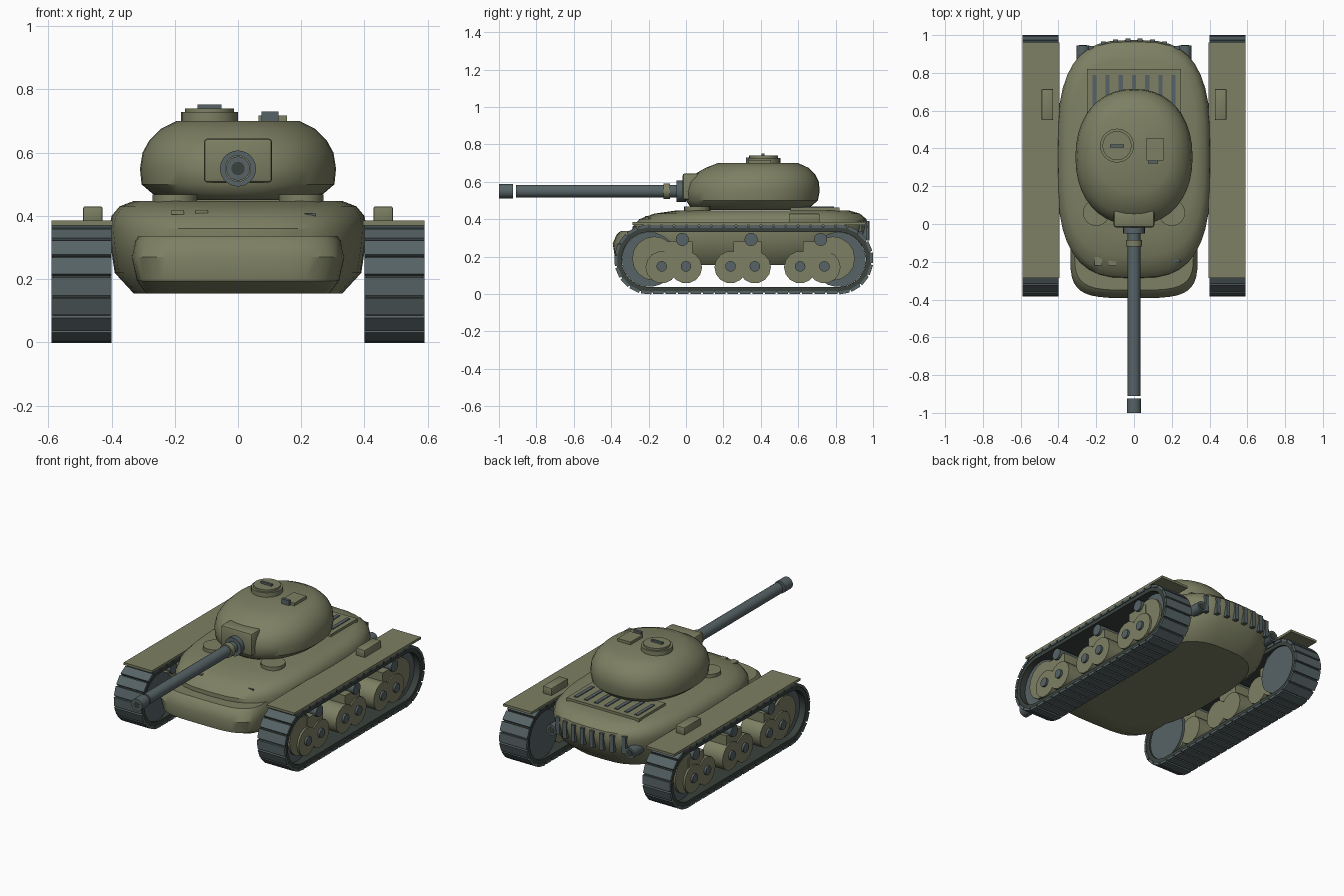
import bpy, bmesh, math
from mathutils import Matrix, Vector

if "Cube" in bpy.data.objects:
    bpy.data.objects.remove(bpy.data.objects["Cube"])


def material(name, rgb):
    m = bpy.data.materials.new(name)
    m.diffuse_color = (*rgb, 1)
    m.use_nodes = True
    m.node_tree.nodes["Principled BSDF"].inputs["Base Color"].default_value = m.diffuse_color
    return m


OLIVE = material("olive paint", (0.205, 0.215, 0.125))
STEEL = material("blue grey steel", (0.095, 0.125, 0.132))
DARK = material("dark track rubber", (0.042, 0.055, 0.046))


def finish(name, bm, mat, angle=30):
    bmesh.ops.recalc_face_normals(bm, faces=bm.faces)
    me = bpy.data.meshes.new(name)
    bm.to_mesh(me)
    bm.free()
    ob = bpy.data.objects.new(name, me)
    bpy.context.collection.objects.link(ob)
    me.materials.append(mat)
    bpy.ops.object.select_all(action='DESELECT')
    ob.select_set(True)
    bpy.context.view_layer.objects.active = ob
    bpy.ops.object.shade_smooth_by_angle(angle=math.radians(angle))
    return ob


def box(name, x, y, z, mat, bevel=0.0, tilt=0.0):
    """Box from (min, max) ranges, optionally bevelled and tilted about x."""
    bm = bmesh.new()
    bmesh.ops.create_cube(bm, size=1)
    if tilt:
        rot = Matrix.Rotation(tilt, 4, 'X')
    else:
        rot = Matrix.Identity(4)
    size = Matrix.Diagonal((abs(x[1] - x[0]), y[1] - y[0], z[1] - z[0], 1))
    mid = Vector((sum(x) / 2, sum(y) / 2, sum(z) / 2))
    bm.transform(Matrix.Translation(mid) @ rot @ size)
    if bevel:
        bmesh.ops.bevel(bm, geom=bm.edges[:], offset=bevel, segments=2,
                        affect='EDGES', profile=0.5)
    return finish(name, bm, mat)


def cylinder(name, axis, centre, lo, hi, r, mat, n=24):
    """Cylinder along an axis from lo to hi; centre holds the other two coordinates."""
    bm = bmesh.new()
    bmesh.ops.create_cone(bm, cap_ends=True, segments=n, radius1=r, radius2=r, depth=hi - lo)
    mid, a, b = (lo + hi) / 2, *centre
    if axis == 'X':
        m = Matrix.Translation((mid, a, b)) @ Matrix.Rotation(math.pi / 2, 4, 'Y')
    elif axis == 'Y':
        m = Matrix.Translation((a, mid, b)) @ Matrix.Rotation(math.pi / 2, 4, 'X')
    else:
        m = Matrix.Translation((a, b, mid))
    bm.transform(m)
    return finish(name, bm, mat)


def loft(name, rings, power, mat, n=40, angle=35):
    """Stack of superellipse rings given as (z, half width, front y, back y)."""
    bm = bmesh.new()
    loops = []
    for z, w, f, b in rings:
        loop = []
        for i in range(n):
            t = 2 * math.pi * i / n
            c, s = math.cos(t), math.sin(t)
            x = w * math.copysign(abs(c) ** (2 / power), c)
            y = (f + b) / 2 + (b - f) / 2 * math.copysign(abs(s) ** (2 / power), s)
            loop.append(bm.verts.new((x, y, z)))
        loops.append(loop)
    for lo, hi in zip(loops, loops[1:]):
        for i in range(n):
            j = (i + 1) % n
            bm.faces.new((lo[i], lo[j], hi[j], hi[i]))
    bm.faces.new(loops[0][::-1])
    bm.faces.new(loops[-1])
    return finish(name, bm, mat, angle)


# Hull and nose
loft("hull", [(0.155, 0.33, -0.22, 0.84), (0.22, 0.39, -0.27, 0.92), (0.30, 0.402, -0.29, 0.96),
              (0.36, 0.408, -0.285, 0.975), (0.40, 0.40, -0.25, 0.965),
              (0.43, 0.375, -0.17, 0.93), (0.447, 0.33, -0.05, 0.87)], 3, OLIVE)
loft("nose", [(0.155, 0.29, -0.29, 0.1), (0.195, 0.32, -0.38, 0.1), (0.27, 0.337, -0.392, 0.1),
              (0.32, 0.325, -0.37, 0.1), (0.336, 0.315, -0.35, 0.1)], 4, OLIVE)

# Turret and its mount
loft("turret", [(0.45, 0.23, 0.05, 0.62), (0.47, 0.27, 0.02, 0.67), (0.50, 0.305, 0.0, 0.705),
                (0.55, 0.31, -0.005, 0.715), (0.60, 0.302, 0.01, 0.71), (0.64, 0.28, 0.045, 0.69),
                (0.675, 0.245, 0.105, 0.655), (0.70, 0.195, 0.17, 0.60)], 2.2, OLIVE)
box("gun_mantlet", (-0.108, 0.108), (-0.018, 0.085), (0.505, 0.645), OLIVE, 0.012)

# Gun barrel, collars and hollow muzzle
cylinder("barrel", 'Y', (0, 0.55), -0.91, -0.02, 0.034, STEEL)
cylinder("barrel_band", 'Y', (0, 0.55), -0.12, -0.085, 0.042, OLIVE)
cylinder("barrel_collar", 'Y', (0, 0.55), -0.05, 0.0, 0.057, STEEL)
cylinder("muzzle", 'Y', (0, 0.55), -1.0, -0.925, 0.038, STEEL)
cylinder("muzzle_bore", 'Y', (0, 0.55), -1.001, -0.99, 0.021, DARK)

# Turret roof
cylinder("cupola", 'Z', (-0.09, 0.415), 0.69, 0.728, 0.09, OLIVE)
cylinder("cupola_lid", 'Z', (-0.09, 0.415), 0.72, 0.74, 0.077, OLIVE)
box("cupola_handle", (-0.128, -0.052), (0.405, 0.42), (0.735, 0.752), STEEL)
box("roof_hatch", (0.065, 0.155), (0.335, 0.455), (0.69, 0.717), OLIVE)
box("periscope", (0.075, 0.128), (0.32, 0.337), (0.70, 0.731), STEEL)

# Engine deck with grille slots
box("engine_deck", (-0.25, 0.25), (0.56, 0.82), (0.43, 0.462), OLIVE)
for i in range(7):
    x = (i - 3) * 0.07
    box("deck_slot", (x - 0.011, x + 0.011), (0.62, 0.79), (0.458, 0.467), STEEL)

# Rear vents following the hull curve
for i in range(8):
    x = (i - 3.5) * 0.065
    y = 0.343 + 0.63 * (1 - (abs(x) / 0.405) ** 3) ** (1 / 3)
    box("rear_vent", (x - 0.013, x + 0.013), (y - 0.02, y + 0.008), (0.285, 0.39), STEEL)

# Front deck details
for x in (-0.19, -0.115):
    box("front_plate", (x - 0.02, x + 0.02), (-0.22, -0.175), (0.405, 0.418), OLIVE)
box("front_hook", (0.21, 0.245), (-0.2, -0.19), (0.39, 0.408), STEEL)


# Closed loop path of the track: point and angle at a distance
FRONT, BACK, MID_Z = -0.197, 0.815, 0.185


def track_point(d, r):
    run, arc = BACK - FRONT, math.pi * 0.185
    if d < run:
        return FRONT + d, MID_Z + r, 0.0
    d -= run
    if d < arc:
        t = d / 0.185
        return BACK + r * math.sin(t), MID_Z + r * math.cos(t), -t
    d -= arc
    if d < run:
        return BACK - d, MID_Z - r, -math.pi
    t = (d - run) / 0.185
    return FRONT - r * math.sin(t), MID_Z - r * math.cos(t), -math.pi - t


LENGTH = 2 * (BACK - FRONT) + 2 * math.pi * 0.185
LINKS = 48


def track(side):
    # Continuous rubber band
    bm = bmesh.new()
    n = 96
    rows = []
    for i in range(n):
        row = []
        for x, r in ((0.405, 0.147), (0.405, 0.176), (0.585, 0.176), (0.585, 0.147)):
            y, z, _ = track_point(LENGTH * i / n, r)
            row.append(bm.verts.new((side * x, y, z)))
        rows.append(row)
    for i in range(n):
        a, b = rows[i], rows[(i + 1) % n]
        for k in range(4):
            m = (k + 1) % 4
            bm.faces.new((a[k], a[m], b[m], b[k]))
    finish("track_band", bm, DARK)
    # Steel pads
    bm = bmesh.new()
    for i in range(LINKS):
        y, z, a = track_point(LENGTH * (i + 0.5) / LINKS, 0.177)
        m = (Matrix.Translation((side * 0.495, y, z)) @ Matrix.Rotation(a, 4, 'X')
             @ Matrix.Diagonal((0.19, 0.056, 0.016, 1)))
        bmesh.ops.create_cube(bm, size=1, matrix=m)
    finish("track_pads", bm, STEEL)


def side_cylinder(name, side, y, z, x0, x1, r, mat, n=24):
    lo, hi = sorted((side * x0, side * x1))
    return cylinder(name, 'X', (y, z), lo, hi, r, mat, n)


for s in (-1, 1):
    track(s)
    # End wheels with olive covers
    for y, cover in ((FRONT, -0.17), (BACK, 0.785)):
        side_cylinder("end_wheel", s, y, MID_Z, 0.415, 0.545, 0.146, STEEL, 32)
        side_cylinder("wheel_cover", s, cover, 0.19, 0.53, 0.558, 0.118, OLIVE, 16)
    # Suspension units: two road wheels, bracket and return roller
    for y in (-0.065, 0.303, 0.675):
        for d in (-0.065, 0.065):
            side_cylinder("road_wheel", s, y + d, 0.143, 0.43, 0.57, 0.086, OLIVE, 14)
            side_cylinder("wheel_hub", s, y + d, 0.148, 0.56, 0.583, 0.028, STEEL, 16)
        box("suspension_bracket", (s * 0.44, s * 0.562), (y - 0.05, y + 0.1), (0.19, 0.28), OLIVE)
        side_cylinder("return_roller", s, y + 0.045, 0.292, 0.43, 0.578, 0.035, STEEL, 16)
    # Fender, stowage box, driver hatch and exhaust
    box("fender", (s * 0.395, s * 0.59), (-0.285, 0.96), (0.37, 0.385), OLIVE)
    box("stowage_box", (s * 0.428, s * 0.49), (0.55, 0.715), (0.38, 0.43), OLIVE, 0.006)
    cylinder("driver_hatch", 'Z', (s * 0.2, 0.06), 0.42, 0.468, 0.07, OLIVE)
    cylinder("exhaust", 'Y', (s * 0.27, 0.3), 0.84, 0.945, 0.034, STEEL, 16)
    cylinder("exhaust_bore", 'Y', (s * 0.27, 0.3), 0.94, 0.947, 0.022, DARK, 16)
